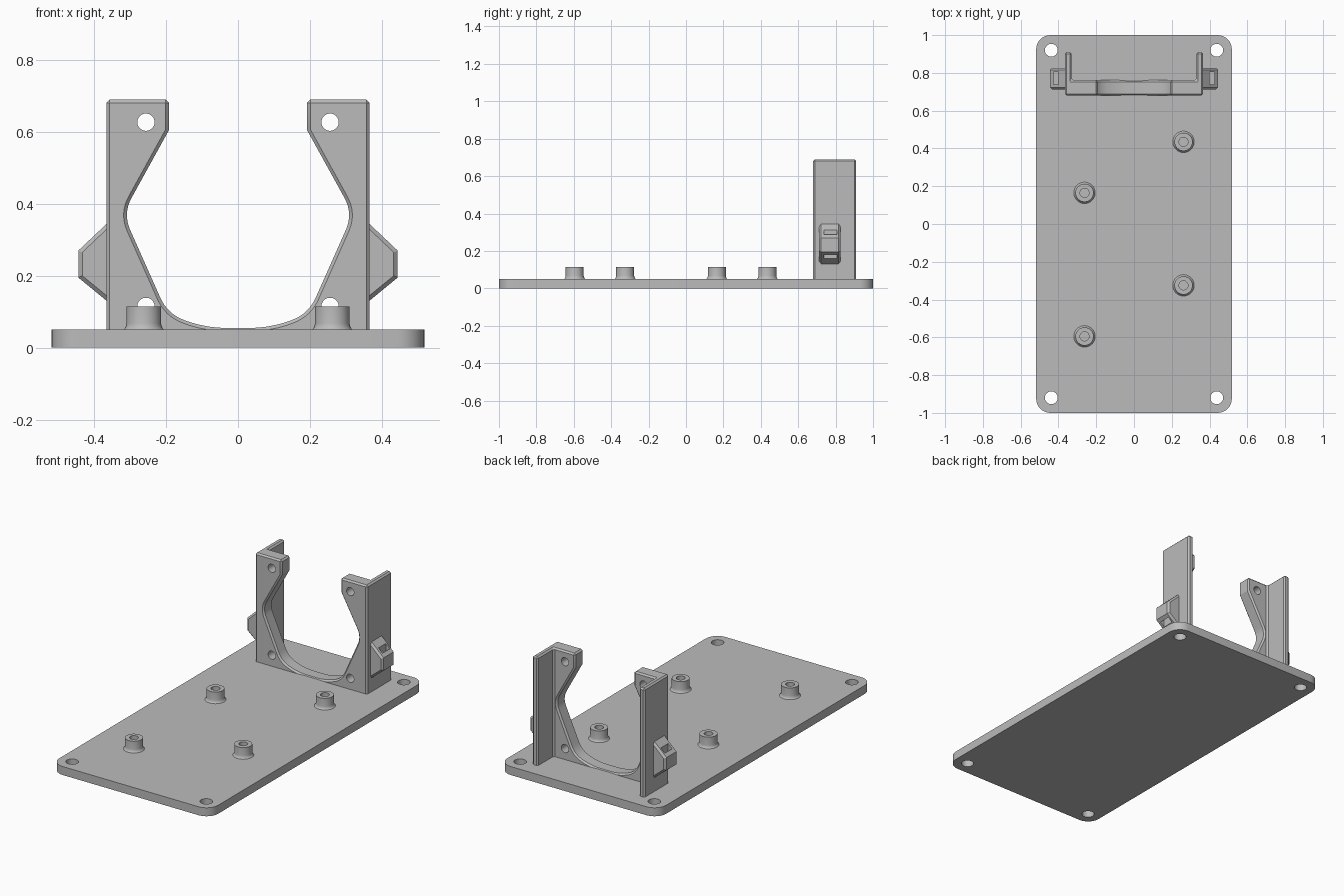
import bpy, bmesh, math
from mathutils import Vector, Matrix

if "Cube" in bpy.data.objects:
    bpy.data.objects.remove(bpy.data.objects["Cube"])

grey = bpy.data.materials.new("plain grey")
grey.use_nodes = True
COLOR = (0.5, 0.5, 0.5, 1)
grey.diffuse_color = COLOR
grey.node_tree.nodes["Principled BSDF"].inputs["Base Color"].default_value = COLOR


def to_object(name, bm):
    bmesh.ops.recalc_face_normals(bm, faces=bm.faces)
    mesh = bpy.data.meshes.new(name)
    bm.to_mesh(mesh)
    bm.free()
    mesh.materials.append(grey)
    ob = bpy.data.objects.new(name, mesh)
    bpy.context.collection.objects.link(ob)
    return ob


def prism(name, points, offset):
    """Extrude a closed outline along an offset."""
    bm = bmesh.new()
    face = bm.faces.new([bm.verts.new(p) for p in points])
    out = bmesh.ops.extrude_face_region(bm, geom=[face])
    moved = [v for v in out["geom"] if isinstance(v, bmesh.types.BMVert)]
    bmesh.ops.translate(bm, verts=moved, vec=offset)
    return to_object(name, bm)


def box(name, low, high):
    bm = bmesh.new()
    low, high = Vector(low), Vector(high)
    bmesh.ops.create_cube(bm, size=1, matrix=Matrix.Translation((low + high) / 2)
                          @ Matrix.Diagonal((*(high - low), 1)))
    return to_object(name, bm)


def rods(name, centres, radius, axis):
    """Round cutters, all along one axis."""
    bm = bmesh.new()
    turn = Matrix.Rotation(math.pi / 2, 4, 'X') if axis == 'Y' else Matrix()
    for c in centres:
        bmesh.ops.create_cone(bm, cap_ends=True, segments=32, radius1=radius, radius2=radius,
                              depth=0.4, matrix=Matrix.Translation(c) @ turn)
    return to_object(name, bm)


def cut(ob, cutter):
    cutter.hide_render = True
    mod = ob.modifiers.new("cut", 'BOOLEAN')
    mod.operation, mod.solver, mod.object = 'DIFFERENCE', 'EXACT', cutter
    return cutter


def chamfer(ob, width):
    mod = ob.modifiers.new("chamfer", 'BEVEL')
    mod.width, mod.segments = width, 1
    mod.limit_method, mod.angle_limit = 'ANGLE', math.radians(60)


def finish(ob, cutters=()):
    """Bake the modifiers, drop the cutters and shade."""
    graph = bpy.context.evaluated_depsgraph_get()
    mesh = bpy.data.meshes.new_from_object(ob.evaluated_get(graph))
    ob.modifiers.clear()
    ob.data = mesh
    for c in cutters:
        bpy.data.objects.remove(c)
    bpy.ops.object.select_all(action='DESELECT')
    ob.select_set(True)
    bpy.context.view_layer.objects.active = ob
    bpy.ops.object.shade_smooth_by_angle(angle=math.radians(25))


def rounded(corners, steps=8):
    """Round each (x, z, setback) corner of an open path."""
    path = []
    for i, (x, z, s) in enumerate(corners):
        p = Vector((x, z))
        if not s:
            path.append(p)
            continue
        a = p + (Vector(corners[i - 1][:2]) - p).normalized() * s
        b = p + (Vector(corners[i + 1][:2]) - p).normalized() * s
        for k in range(steps + 1):
            t = k / steps
            path.append(a * (1 - t) ** 2 + p * 2 * t * (1 - t) + b * t * t)
    return path


# Base plate with rounded corners and four screw holes
W, L, R, T = 0.518, 1.0, 0.075, 0.05
outline = []
for q, (sx, sy) in enumerate([(1, 1), (-1, 1), (-1, -1), (1, -1)]):
    for k in range(9):
        a = (q + k / 8) * math.pi / 2
        outline.append((sx * (W - R) + R * math.cos(a), sy * (L - R) + R * math.sin(a), 0))
plate = prism("base_plate", outline, (0, 0, T))
holes = rods("plate_holes", [(sx * 0.438, sy * 0.92, 0) for sx in (1, -1) for sy in (1, -1)],
             0.034, 'Z')
finish(plate, [cut(plate, holes)])

# Standoffs: lathed bosses with a flared foot and a blind hole
boss = [(0, 0.055), (0.024, 0.055), (0.024, 0.115), (0.048, 0.115), (0.048, 0.068),
        (0.0495, 0.06), (0.053, 0.053), (0.058, 0.049)]
for i, (x, y) in enumerate([(0.262, 0.435), (-0.262, 0.165), (0.262, -0.325), (-0.262, -0.595)]):
    bm = bmesh.new()
    verts = [bm.verts.new((r, 0, z)) for r, z in boss]
    edges = [bm.edges.new(pair) for pair in zip(verts, verts[1:])]
    bmesh.ops.spin(bm, geom=verts + edges, cent=(0, 0, 0), axis=(0, 0, 1),
                   angle=math.tau, steps=32)
    bmesh.ops.remove_doubles(bm, verts=bm.verts, dist=1e-4)
    standoff = to_object(f"standoff_{i + 1}", bm)
    standoff.location = (x, y, 0)
    finish(standoff)

# Bracket: front profile with the open cutout, hollowed behind to leave side walls
OUT, TOP, FRONT, BACK = 0.366, 0.69, 0.68, 0.91
half = rounded([(OUT, 0.02, 0), (OUT, TOP, 0), (0.192, TOP, 0), (0.192, 0.605, 0),
                (0.32, 0.373, 0.05), (0.196, 0.094, 0.05), (0.09, 0.055, 0.06), (0, 0.055, 0)])
profile = half + [Vector((-p.x, p.y)) for p in reversed(half[:-1])]
bracket = prism("bracket", [(p.x, FRONT, p.y) for p in profile], (0, BACK - FRONT, 0))
hollow = cut(bracket, box("hollow", (-0.33, 0.762, -1), (0.33, 2, 2)))
chamfer(bracket, 0.009)
screws = cut(bracket, rods("bracket_holes", [(s * 0.256, 0.72, z) for s in (1, -1)
                                             for z in (0.115, 0.627)], 0.024, 'Y'))
finish(bracket, [hollow, screws])

# Strap loops on both side walls, each with a vertical slot
loop_outline = [(0.35, 0.359), (0.444, 0.27), (0.444, 0.195), (0.35, 0.118)]
loop = prism("strap_loops", [(x, 0.712, z) for x, z in loop_outline], (0, 0.115, 0))
chamfer(loop, 0.011)
slot = cut(loop, box("slot", (0.4, 0.738, 0), (0.426, 0.806, 1)))
loop.modifiers.new("mirror", 'MIRROR')
finish(loop, [slot])
